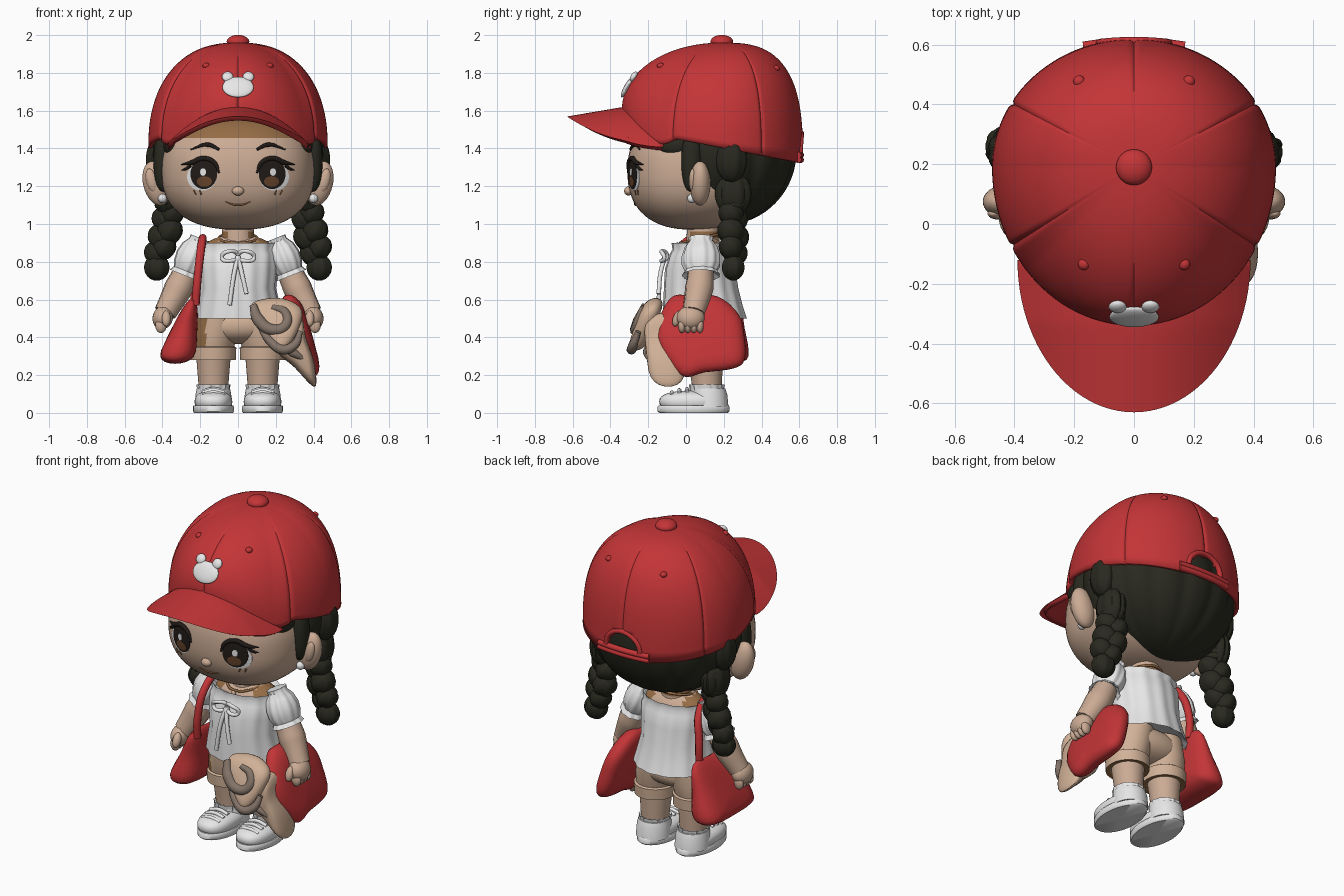
import bpy, bmesh
from math import sin, cos, pi, exp
from mathutils import Vector, Matrix

if "Cube" in bpy.data.objects:
    bpy.data.objects.remove(bpy.data.objects["Cube"])


def material(name, r, g, b):
    m = bpy.data.materials.new(name)
    m.use_nodes = True
    m.diffuse_color = (r, g, b, 1)
    m.node_tree.nodes["Principled BSDF"].inputs["Base Color"].default_value = (r, g, b, 1)
    return m


RED = material("red cloth", .55, .035, .038)
WHITE = material("white", .86, .86, .86)
SKIN = material("skin", .6, .41, .3)
HAIR = material("dark hair", .022, .022, .014)
TAN = material("tan cloth", .64, .44, .31)
TAUPE = material("taupe lining", .23, .175, .14)
BROWN = material("brown", .3, .15, .06)
DARK = material("eye dark", .015, .011, .009)
IRIS = material("iris brown", .14, .06, .025)
made = []


def surface(name, rings, mat, keep=None, thick=0):
    """Skin a list of closed rings; rings shrunk to a point close the ends."""
    bm = bmesh.new()
    rows = [[bm.verts.new(p) for p in ring] for ring in rings]
    n = len(rows[0])
    for a, b in zip(rows, rows[1:]):
        for i in range(n):
            j = (i + 1) % n
            quad = (a[i], a[j], b[j], b[i])
            if keep is None or keep(sum((v.co for v in quad), Vector()) / 4):
                bm.faces.new(quad)
    bmesh.ops.remove_doubles(bm, verts=bm.verts, dist=1e-5)
    bmesh.ops.recalc_face_normals(bm, faces=bm.faces)
    me = bpy.data.meshes.new(name)
    bm.to_mesh(me)
    bm.free()
    me.materials.append(mat)
    ob = bpy.data.objects.new(name, me)
    bpy.context.collection.objects.link(ob)
    if thick:
        ob.modifiers.new("thickness", "SOLIDIFY").thickness = thick
    made.append(ob)
    return ob


def shade_rule(ob, mat, rule):
    """Give a second colour to the faces whose centre meets the rule."""
    ob.data.materials.append(mat)
    for f in ob.data.polygons:
        f.material_index = int(rule(f.center))


def spow(v, p):
    return abs(v) ** p * (1 if v >= 0 else -1)


def blob(name, c, r, mat, e=2, rot=(0, 0), n=32, groove=0, count=0):
    """Superellipsoid, tilted about x then y, with optional lengthwise grooves."""
    m = Matrix.Translation(c) @ Matrix.Rotation(rot[1], 4, "Y") @ Matrix.Rotation(rot[0], 4, "X")
    rings, p = [], 2 / e
    for k in range(n // 2 + 1):
        b = pi * k / (n // 2) - pi / 2
        cb = max(cos(b), 0) ** p if abs(cos(b)) > 1e-6 else 0
        ring = []
        for i in range(n):
            t = 2 * pi * i / n
            f = cb * (1 - groove * abs(cos(count * t)) ** 6)
            ring.append(m @ Vector((r[0] * f * spow(cos(t), p), r[1] * f * spow(sin(t), p), r[2] * spow(sin(b), p))))
        rings.append(ring)
    return surface(name, rings, mat)


def loft(name, rows, mat, n=48, wave=0, count=14, m=Matrix()):
    """Rows are (x, y, z, radius x, radius y); both ends are closed."""
    rows = [rows[0][:3] + (0, 0)] + rows + [rows[-1][:3] + (0, 0)]
    return surface(name, [[m @ Vector((x + a * (1 + wave * sin(count * t)) * cos(t),
                                       y + b * (1 + wave * sin(count * t)) * sin(t), z))
                           for t in (2 * pi * i / n for i in range(n))]
                          for x, y, z, a, b in rows], mat)


def tube(name, pts, r, mat, radii=None, closed=False):
    cu = bpy.data.curves.new(name, "CURVE")
    cu.dimensions, cu.bevel_depth, cu.bevel_resolution, cu.use_fill_caps = "3D", r, 3, True
    sp = cu.splines.new("BEZIER")
    sp.bezier_points.add(len(pts) - 1)
    sp.use_cyclic_u, sp.resolution_u = closed, 8
    for i, (bp, p) in enumerate(zip(sp.bezier_points, pts)):
        bp.co, bp.radius = p, radii[i] if radii else 1
        bp.handle_left_type = bp.handle_right_type = "AUTO"
    tmp = bpy.data.objects.new(name, cu)
    bpy.context.collection.objects.link(tmp)
    me = bpy.data.meshes.new_from_object(tmp.evaluated_get(bpy.context.evaluated_depsgraph_get()))
    bpy.data.objects.remove(tmp)
    me.materials.clear()
    me.materials.append(mat)
    ob = bpy.data.objects.new(name, me)
    bpy.context.collection.objects.link(ob)
    made.append(ob)


def pillow(name, outline, place, half, mat):
    """Soft slab: smoothed outline, placed in space by place(u, v, depth)."""
    pts, n = [], len(outline)
    for i in range(n):
        a, b, c, d = (Vector(outline[(i + k) % n]) for k in (-1, 0, 1, 2))
        for t in (0, .25, .5, .75):
            pts.append(b + (c - a) * t / 2 + (a * 2 - b * 5 + c * 4 - d) * t * t / 2
                       + (b * 3 - a - c * 3 + d) * t ** 3 / 2)
    mid = sum(pts, Vector((0, 0))) / len(pts)
    rings = []
    for k in range(13):
        b = pi * k / 12
        s = max(sin(b), 0) ** .45 if 0 < k < 12 else 0
        rings.append([Vector(place(*(mid + (p - mid) * s), -cos(b) * half)) for p in pts])
    surface(name, rings, mat)


# Head, with the shaded forehead in brown
HC, HR, HE = (0, .04, 1.28), (.405, .35, .31), 2.4
shade_rule(blob("head", HC, HR, SKIN, HE, n=72), BROWN, lambda c: c.z > 1.45)


def on_face(x, z, off=.003):
    q = 1 - abs(x / HR[0]) ** HE - abs((z - HC[2]) / HR[2]) ** HE
    return Vector((x, HC[1] - HR[1] * max(q, 0) ** (1 / HE) - off, z))


def patch(name, cx, cz, rx, rz, mat, off):
    rings = [[on_face(cx + s * rx * cos(t), cz + s * rz * sin(t), o)
              for t in (2 * pi * i / 32 for i in range(32))]
             for s, o in ((0, off), (.35, off), (.7, off), (1, off), (1, -.004), (0, -.004))]
    surface(name, rings, mat)


blob("nose", on_face(0, 1.175, .005), (.032, .024, .024), SKIN, n=20)
tube("mouth", [on_face(x, 1.1 + 4 * x * x, .001) for x in (-.065, -.03, 0, .03, .065)], .005, BROWN, (.4, 1, 1, 1, .4))

for s, side in ((1, "left_"), (-1, "right_")):
    # Eyes, lashes and brows
    patch(side + "eye_white", s * .192, 1.25, .078, .074, WHITE, .002)
    patch(side + "eye", s * .181, 1.265, .071, .08, DARK, .004)
    patch(side + "iris", s * .178, 1.225, .04, .028, IRIS, .006)
    patch(side + "eye_glint", s * .185, 1.275, .016, .02, WHITE, .008)
    tube(side + "upper_lash", [on_face(s * x, z) for x, z in ((.1, 1.27), (.125, 1.325), (.185, 1.348), (.245, 1.325), (.3, 1.315))],
         .012, DARK, (.4, 1, 1.1, 1.1, .2))
    tube(side + "outer_lash", [on_face(s * x, z) for x, z in ((.25, 1.31), (.28, 1.29), (.3, 1.285))], .009, DARK, (1, .8, .2))
    tube(side + "brow", [on_face(s * x, z) for x, z in ((.1, 1.395), (.16, 1.42), (.25, 1.395))], .012, DARK, (.6, 1, .3))
    for x in (.205, .235):
        tube(side + "cheek_line", [on_face(s * x, 1.18, 0), on_face(s * (x - .012), 1.155, 0)], .004, BROWN)
    # Ears and earrings
    blob(side + "ear", (s * .432, .075, 1.215), (.07, .055, .12), SKIN, rot=(0, s * .25))
    blob(side + "inner_ear", (s * .457, .035, 1.23), (.03, .02, .065), SKIN, rot=(0, s * .25), n=20)
    blob(side + "earring", (s * .4, .03, 1.135), (.024, .024, .024), WHITE, n=16)
    # Side hair and braids
    blob(side + "sideburn", (s * .392, .03, 1.33), (.055, .055, .16), HAIR, 2.3)
    blob(side + "temple_hair", (s * .345, -.045, 1.415), (.05, .1, .06), HAIR)
    blob(side + "side_bunch", (s * .42, .24, 1.34), (.07, .085, .12), HAIR, groove=.1, count=4)
    blob(side + "braid_root", (s * .375, .25, 1.16), (.075, .1, .12), HAIR, groove=.12, count=4)
    tube(side + "braid_tie", [(s * .37 + .05 * cos(a), .25 + .055 * sin(a), 1.1) for a in (0, pi / 2, pi, 3 * pi / 2)],
         .022, HAIR, closed=True)
    for k, (x, z, r) in enumerate(((.37, 1.04, .07), (.385, .945, .076), (.412, .86, .068))):
        for d in (-1, 1):
            blob(side + "braid_lock", (s * x + d * .022, .25 - d * .012, z + d * .016), (r * .92, r * .95, r),
                 HAIR, rot=(d * .4, d * .6), n=24, groove=.08, count=3)
    blob(side + "braid_tail", (s * .43, .25, .77), (.07, .062, .07), HAIR, n=24, groove=.12, count=4)

blob("hair", (0, .2, 1.385), (.455, .385, .39), HAIR, n=96, groove=.04, count=7)


# Cap crown with six seams and a back opening
def brim_z(x, y):
    return 1.62 - 1.4 * x * x - .17 * max(-.33 - y, 0)


def crown(t, b):
    x, y = .475 * cos(t), (.43 if sin(t) > 0 else .53) * sin(t)
    w = min(max((-.25 - y) / .1, 0), 1)
    low = (1.404 - .19 * y) * (1 - w) + (brim_z(x, y + .19) - .015) * w
    e = 2.3 + (.6 if sin(t) > 0 else .25) * sin(t)
    seam = (t - pi / 2 + pi / 6) % (pi / 3) - pi / 6
    f = max(cos(b), 1e-9) ** (2 / e) * (1 - .022 * exp(-(seam / .016) ** 2))
    return Vector((x * f, .19 + y * f, low + (1.96 - low) * sin(b) ** (2 / e)))


N = 300
surface("cap_crown", [[crown(2 * pi * i / N, pi / 2 * k / 40) for i in range(N)] for k in range(41)], RED,
        lambda c: c.y < .3 or (c.x / .11) ** 2 + ((c.z - 1.375) / .1) ** 2 > 1, .02)
tube("cap_opening_trim", [(.114 * cos(a), .611 - .5 * (.114 * cos(a)) ** 2, 1.375 + .104 * sin(a))
                          for a in (pi * i / 8 for i in range(9))], .015, RED)
for z in (1.34, 1.365):
    tube("cap_strap", [(x, .608 - .5 * x * x, z) for x in (-.17, -.08, 0, .08, .17)], .017, RED)
blob("cap_button", (0, .19, 1.965), (.06, .06, .036), RED)
for t in (pi / 3, 2 * pi / 3, 4 * pi / 3, 5 * pi / 3):
    blob("cap_eyelet", crown(t, .8) * .998, (.02, .02, .016), RED, n=16)

# Brim: a bent crescent sheet
rings = []
for i in range(49):
    a, ring = pi * i / 48, []
    for k in range(11):
        x = cos(a) * (.36 + .003 * k)
        y = -.12 - (.17 + .034 * k) * sin(a)
        ring.append(Vector((x, y, brim_z(x, y))))
    rings.append(ring)
surface("cap_brim", rings, RED, thick=.028)

# Plain white patch on the cap
blob("cap_patch", (0, -.311, 1.725), (.083, .017, .062), WHITE, rot=(-.52, 0))
for x in (-.055, .055):
    blob("cap_patch_tab", (x, -.277, 1.78), (.03, .016, .03), WHITE, rot=(-.55, 0), n=20)

# Neck, chest and necklace
shade_rule(loft("neck", [(0, .09, .84, .09, .09), (0, .09, .925, .088, .088), (0, .09, .96, .085, .085), (0, .09, 1.05, .08, .08)], SKIN),
           BROWN, lambda c: .92 < c.z < .97 and (abs(c.x) > .055 or c.y > .1))
shade_rule(blob("chest", (0, .09, .82), (.22, .125, .125), SKIN), BROWN, lambda c: c.z > .87 and abs(c.x) > .1)
tube("necklace", [(.1 * cos(a), .08 + .11 * sin(a), .925 + .025 * sin(a)) for a in (pi / 4 * i for i in range(8))],
     .007, BROWN, closed=True)
blob("pendant", (0, -.045, .885), (.015, .01, .02), TAN, n=16)

# Blouse with frilled neckline, bow and puff sleeves
loft("blouse", [(0, .1, .54, .2, .17), (0, .1, .5, .235, .22), (0, .09, .56, .222, .21), (0, .08, .66, .2, .195),
                (0, .075, .76, .208, .185), (0, .08, .84, .21, .165), (0, .08, .865, .2, .15), (0, .08, .9, .205, .155),
                (0, .08, .87, .18, .13)], WHITE, n=112, wave=.016)
for s in (-1, 1):
    tube("bow_loop", [(0, -.1, .83), (s * .05, -.13, .855), (s * .085, -.115, .82), (s * .045, -.13, .805)], .011, WHITE, closed=True)
    tube("bow_tail", [(0, -.11, .83), (s * .02, -.135, .74), (s * .045, -.145, .6 + .03 * s)], .012, WHITE)
    turn = Matrix.Translation((s * .245, .08, .82)) @ Matrix.Rotation(-.38 * s, 4, "Y")
    loft("sleeve", [(0, 0, -.07, .06, .06), (0, 0, -.1, .084, .1), (0, 0, -.075, .07, .084), (0, 0, -.04, .082, .1),
                    (0, 0, .01, .086, .1), (0, 0, .06, .074, .085), (0, 0, .095, .05, .06), (0, 0, .115, .05, .065)],
         WHITE, n=80, wave=.03, count=11, m=turn)
    # Arms and hands
    tube("arm", [(s * .25, .08, .8), (s * .315, .07, .66), (s * .385, .04, .53)], .074, SKIN, (.85, 1.04, .82))
    blob("hand", (s * .398, .025, .505), (.054, .074, .064), SKIN, rot=(0, -s * .3), n=24)
    for i in range(4):
        blob("finger", (s * .408, -.022 + .032 * i, .462), (.03, .02, .04), SKIN, n=16)
    blob("thumb", (s * .38, -.045, .5), (.024, .024, .045), SKIN, rot=(-.4, 0), n=16)
    # Shorts, legs, socks and shoes
    short = loft("shorts_leg", [(s * .13, .1, .285, .09, .1), (s * .13, .1, .28, .118, .125), (s * .13, .1, .345, .121, .128),
                                (s * .13, .1, .352, .11, .118), (s * .12, .1, .42, .117, .134), (s * .1, .1, .53, .11, .138)], TAN)
    shade_rule(short, BROWN, lambda c: c.z < .284 or (c.x < -.165 and c.z > .35 and c.y < .05))
    loft("leg", [(s * .13, .11, .09, .075, .075), (s * .13, .11, .16, .08, .08), (s * .13, .1, .32, .093, .098)], SKIN)
    loft("sock_frill", [(s * .13, .11, .1, .08, .085), (s * .13, .11, .15, .088, .092), (s * .13, .11, .14, .07, .07)], WHITE, wave=.04)
    loft("shoe_sole", [(s * .13, .04, z, .108 * f, .19 * f) for z, f in ((0, .95), (.008, 1), (.034, 1), (.04, .97))], WHITE)
    blob("shoe_upper", (s * .13, .03, .06), (.1, .172, .058), WHITE, 2.4)
    loft("shoe_collar", [(s * .13, .125, .03, .098, .1), (s * .13, .12, .1, .094, .098), (s * .13, .115, .13, .088, .092)], WHITE)
    for y, z in ((-.075, .108), (-.035, .12), (.005, .126)):
        tube("shoe_lace", [(s * .13 + x, y, z - 4 * x * x) for x in (-.06, 0, .06)], .011, WHITE)
blob("shorts_hip", (0, .1, .465), (.22, .14, .1), TAN, 2.2, n=48)

# Shoulder bag on the right
pillow("shoulder_bag", [(-.09, .6), (.1, .6), (.27, .6), (.31, .45), (.33, .3), (.26, .265), (.1, .26), (-.06, .265), (-.13, .3), (-.11, .45)],
       lambda u, v, w: (-.328 + .27 * (v - .28) + w * (1.5 - 3 * (v - .25)), u, v), .076, RED)
tube("bag_strap", [(-.225, -.07, .57), (-.215, -.08, .7), (-.197, -.04, .86), (-.187, .06, .925),
                   (-.2, .16, .86), (-.228, .2, .72), (-.23, .2, .57)], .022, RED)

# Red side of the folded jacket under the left arm
pillow("jacket_red_side", [(-.16, .4), (-.09, .6), (.02, .625), (.17, .615), (.28, .52), (.31, .4), (.31, .28), (.25, .235), (.1, .215), (-.03, .2)],
       lambda u, v, w: (.36 - .28 * (v - .3) + w, u, v), .065, RED)
# Tan drape of the jacket, with taupe lining bands
pillow("jacket_drape", [(.22, .5), (.33, .52), (.36, .4), (.4, .28), (.415, .16), (.39, .145), (.3, .24), (.2, .34)],
       lambda u, v, w: (u, -.11 + .1 * (.3 - v) + w, v), .1, TAN)
hood = lambda u, v, w: (u, -.22 - .38 * (.45 - v) + w, v)
pillow("jacket_hood", [(.07, .57), (.15, .605), (.26, .6), (.34, .54), (.31, .42), (.24, .33), (.17, .38), (.11, .47)], hood, .055, TAN)
tube("hood_lining", [hood(u, v, -.042) for u, v in ((.08, .57), (.11, .49), (.18, .44), (.25, .46), (.25, .53), (.18, .56))],
     .028, TAUPE, (.7, 1.2, 1.1, 1, .9, .6))
tube("hood_edge", [hood(u, v, -.025) for u, v in ((.11, .47), (.17, .38), (.24, .335), (.3, .36), (.33, .43))], .024, TAUPE, (.6, 1, 1.1, 1, .6))
tube("drape_band", [(.22, -.2, .36), (.29, -.205, .32), (.36, -.19, .28)], .024, TAUPE, (.6, 1, .5))

bpy.ops.object.select_all(action="DESELECT")
for ob in made:
    ob.select_set(True)
bpy.context.view_layer.objects.active = made[0]
bpy.ops.object.shade_smooth_by_angle(angle=.8)
